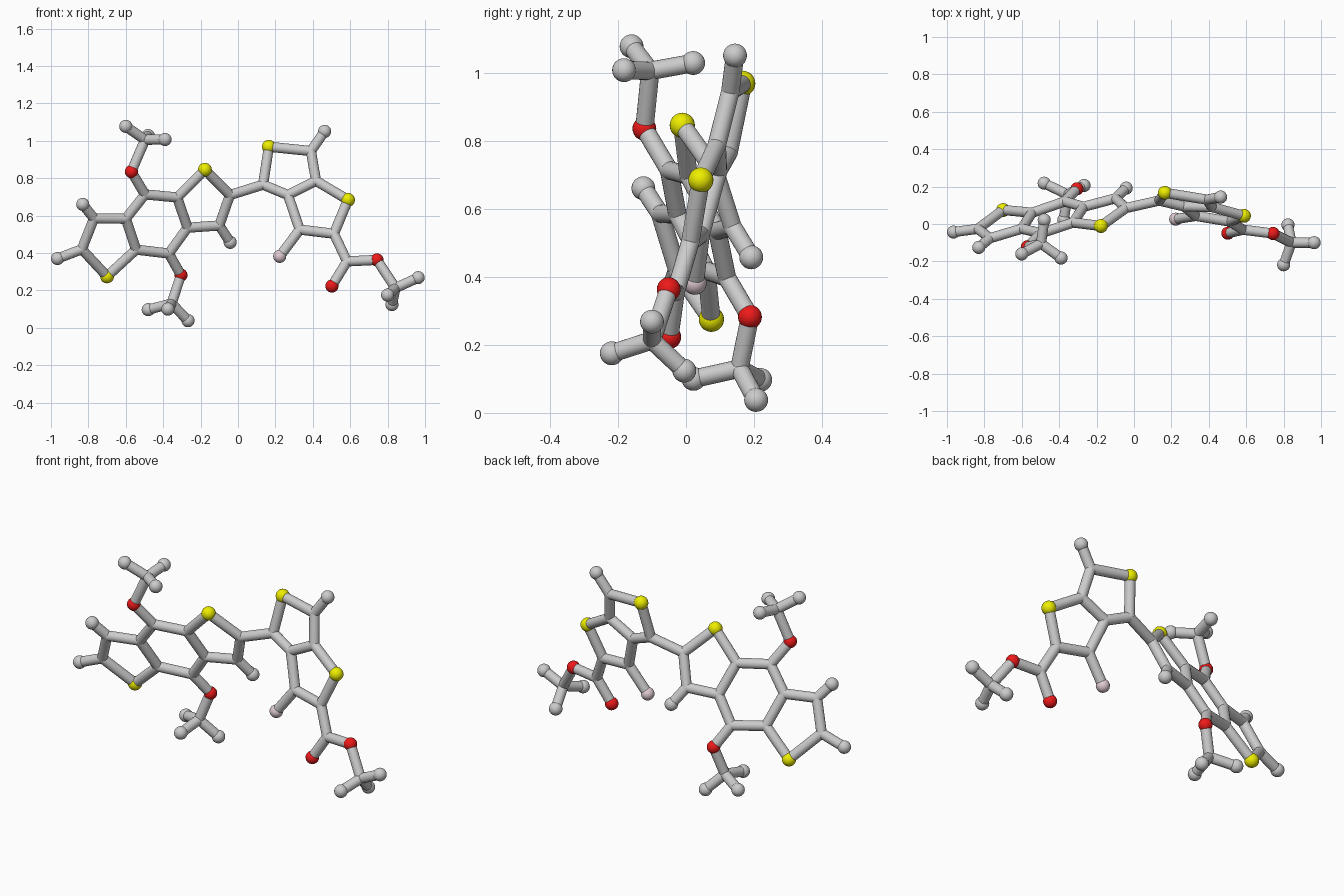
import bpy
from mathutils import Vector

if "Cube" in bpy.data.objects:
    bpy.data.objects.remove(bpy.data.objects["Cube"])

BOND_R = 0.027


def material(name, rgb):
    m = bpy.data.materials.new(name)
    m.diffuse_color = (*rgb, 1)
    m.use_nodes = True
    m.node_tree.nodes["Principled BSDF"].inputs["Base Color"].default_value = m.diffuse_color
    return m


RED = material("red", (0.85, 0.01, 0.01))
YELLOW = material("yellow", (0.85, 0.85, 0.0))
PINK = material("pale_pink", (0.75, 0.6, 0.65))

# kind: (name, radius, material)
KINDS = {
    "C": ("carbon_joint", BOND_R, None),
    "H": ("hydrogen_ball", 0.035, None),
    "O": ("oxygen_ball", 0.035, RED),
    "S": ("sulfur_ball", 0.037, YELLOW),
    "F": ("fluorine_ball", 0.035, PINK),
}


def left_plane(x, z):
    return Vector((x, 0.294 * x - 0.42 * z + 0.396, z))


def right_plane(x, z):
    return Vector((x, -0.139 * x + 0.227 * z - 0.03, z))


def finish(name, mat):
    ob = bpy.context.object
    ob.name = name
    if mat:
        ob.data.materials.append(mat)
    bpy.ops.object.shade_smooth_by_angle()


def ball(key, pos):
    name, r, mat = KINDS[key[0]]
    bpy.ops.mesh.primitive_uv_sphere_add(segments=24, ring_count=14, radius=r, location=pos)
    finish(name, mat)


def rod(a, b):
    d = b - a
    bpy.ops.mesh.primitive_cylinder_add(vertices=20, radius=BOND_R, depth=d.length,
                                        location=(a + b) / 2)
    bpy.context.object.rotation_euler = d.to_track_quat('Z', 'Y').to_euler()
    finish("bond_rod", None)


atoms = {}

# flat fused three-ring plate, left: (x, z) in its tilted plane
for k, p in {
    "S1": (-.70, .275), "C1": (-.835, .42), "C2": (-.77, .585), "C3": (-.60, .583),
    "C4": (-.545, .418), "C5": (-.497, .713), "C6": (-.325, .697), "C7": (-.27, .535),
    "C8": (-.37, .397), "S2": (-.177, .845), "C9": (-.043, .71), "C10": (-.10, .547),
    "H1": (-.965, .37), "H2": (-.83, .66), "H3": (-.042, .457),
    "O1": (-.57, .835), "O2": (-.305, .282),
}.items():
    atoms[k] = left_plane(*p)

# fused two-ring plate with side group, right
for k, p in {
    "C11": (.134, .765), "S3": (.165, .968), "C12": (.39, .945), "C13": (.417, .786),
    "C14": (.267, .71), "S4": (.588, .684), "C15": (.513, .503), "C16": (.33, .525),
    "H4": (.463, 1.05), "F1": (.223, .382), "C17": (.583, .355),
    "O3": (.502, .223), "O4": (.743, .363),
}.items():
    atoms[k] = right_plane(*p)

# three end tripods: centre then three tips
tripods = [
    ("O1", (-.497, -.105, 1.005), [(-.60, -.16, 1.077), (-.39, -.182, 1.007), (-.48, .021, 1.028)]),
    ("O2", (-.355, .157, .13), [(-.48, .218, .097), (-.267, .206, .038), (-.375, .022, .10)]),
    ("O4", (.842, -.10, .213), [(.963, -.10, .268), (.80, -.218, .175), (.823, -.005, .124)]),
]

chains = [
    "S1 C1 C2 C3 C4 S1", "C3 C5 C6 C7 C8 C4", "C6 S2 C9 C10 C7",
    "C1 H1", "C2 H2", "C10 H3", "C5 O1", "C8 O2", "C9 C11",
    "C11 S3 C12 C13 C14 C11", "C13 S4 C15 C16 C14",
    "C12 H4", "C16 F1", "C15 C17 O3", "C17 O4",
]

for key, pos in atoms.items():
    ball(key, pos)

for chain in chains:
    keys = chain.split()
    for a, b in zip(keys, keys[1:]):
        rod(atoms[a], atoms[b])

for root, centre, tips in tripods:
    centre = Vector(centre)
    ball("C", centre)
    rod(atoms[root], centre)
    for tip in tips:
        ball("H", tip)
        rod(centre, Vector(tip))
